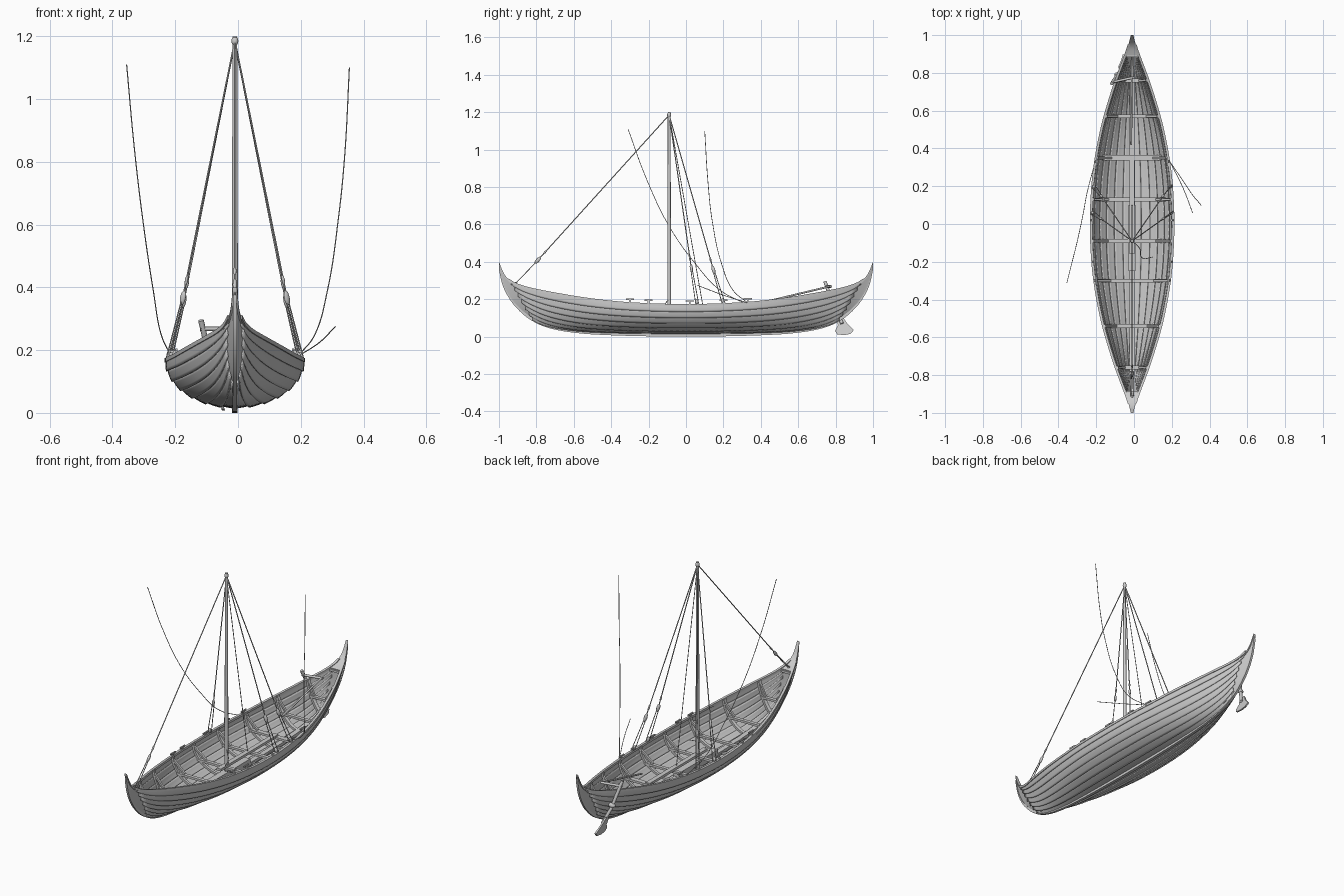
import bpy, bmesh, math
from mathutils import Vector, Matrix

if "Cube" in bpy.data.objects:
    bpy.data.objects.remove(bpy.data.objects["Cube"])

CX = -0.01      # hull centreline
STRAKES = 7


def curve_fn(pts):
    """Smooth interpolation through (y, value) points, symmetric in y."""
    def slope(i):
        if i == 0:
            return 0.0
        a, b = pts[i - 1], pts[min(i + 1, len(pts) - 1)]
        return (b[1] - a[1]) / (b[0] - a[0])

    def f(y):
        y = min(abs(y), 1.0)
        i = 0
        while i < len(pts) - 2 and y > pts[i + 1][0]:
            i += 1
        (x0, a), (x1, b) = pts[i], pts[i + 1]
        h = x1 - x0
        t = (y - x0) / h
        return ((2*t**3 - 3*t*t + 1) * a + (t**3 - 2*t*t + t) * h * slope(i)
                + (3*t*t - 2*t**3) * b + (t**3 - t*t) * h * slope(i + 1))
    return f


sheer = curve_fn([(0, .17), (.3, .18), (.5, .2), (.7, .232), (.85, .263), (.92, .288),
                  (.95, .308), (.975, .34), (1, .4)])
keel_z = curve_fn([(0, .022), (.4, .026), (.6, .036), (.75, .062), (.85, .11),
                   (.92, .175), (.96, .235), (.985, .295), (1, .365)])
width = curve_fn([(0, .217), (.2, .209), (.35, .191), (.5, .162), (.6, .136), (.75, .089),
                  (.85, .052), (.92, .026), (.97, .011), (1, .004)])


def section(y, v):
    e = abs(y) ** 3
    a = v * math.pi / 2
    x = width(y) * ((1 - e) * math.sin(a) + e * max(v, 0) ** 1.15)
    g = (1 - e) * (1 - math.cos(a)) + e * v
    return x, keel_z(y) + (sheer(y) - keel_z(y)) * g


def hull(y, v, side=1, off=0.0):
    """Point on the hull skin, pushed outward by off."""
    x, z = section(y, v)
    x0, z0 = section(y, max(v - .01, 0))
    x1, z1 = section(y, v + .01)
    n = Vector((z1 - z0, x0 - x1)).normalized()
    return Vector((CX + side * max(x + n.x * off, 0), y, z + n.y * off))


def make(name, verts, faces, smooth=False):
    me = bpy.data.meshes.new(name)
    me.from_pydata([tuple(v) for v in verts], [], faces)
    bm = bmesh.new()
    bm.from_mesh(me)
    bmesh.ops.recalc_face_normals(bm, faces=bm.faces)
    bm.to_mesh(me)
    bm.free()
    ob = bpy.data.objects.new(name, me)
    bpy.context.collection.objects.link(ob)
    if smooth:
        bpy.ops.object.select_all(action='DESELECT')
        ob.select_set(True)
        bpy.context.view_layer.objects.active = ob
        bpy.ops.object.shade_smooth_by_angle(angle=math.radians(35))
    return ob


def loft(name, rings, closed=True, smooth=True):
    n = len(rings[0])
    faces = []
    for i in range(len(rings) - 1):
        for j in range(n if closed else n - 1):
            k = (j + 1) % n
            faces.append((i*n + j, i*n + k, (i+1)*n + k, (i+1)*n + j))
    if closed:
        faces += [tuple(range(n)), tuple(range((len(rings)-1)*n, len(rings)*n))]
    return make(name, [p for r in rings for p in r], faces, smooth)


def bar(name, p, q, w, t):
    """Rectangular bar from p to q."""
    p, q = Vector(p), Vector(q)
    d = (q - p).normalized()
    s = d.cross(Vector((0, 0, 1))).normalized() * w / 2
    u = s.cross(d).normalized() * t / 2
    return loft(name, [[c + s + u, c - s + u, c - s - u, c + s - u] for c in (p, q)], smooth=False)


def rope(name, pts, r=.002, r_end=None, smooth=False, res=2):
    cu = bpy.data.curves.new(name, 'CURVE')
    cu.dimensions = '3D'
    cu.bevel_depth = r
    cu.bevel_resolution = res
    cu.use_fill_caps = True
    sp = cu.splines.new('BEZIER' if smooth else 'POLY')
    P = sp.bezier_points if smooth else sp.points
    P.add(len(pts) - 1)
    for b, p in zip(P, pts):
        b.co = p if smooth else (*p, 1)
        if smooth:
            b.handle_left_type = b.handle_right_type = 'AUTO'
    if r_end:
        P[len(pts) - 1].radius = r_end / r
    ob = bpy.data.objects.new(name, cu)
    bpy.context.collection.objects.link(ob)


def block(name, p, d, size=(.008, .008, .02)):
    """Rounded pulley block aligned to direction d."""
    bm = bmesh.new()
    rot = Vector(d).to_track_quat('Z', 'Y').to_matrix().to_4x4()
    bmesh.ops.create_uvsphere(bm, u_segments=12, v_segments=8, radius=1,
                              matrix=Matrix.Translation(p) @ rot @ Matrix.Diagonal((*size, 1)))
    me = bpy.data.meshes.new(name)
    bm.to_mesh(me)
    bm.free()
    me.shade_smooth()
    bpy.context.collection.objects.link(bpy.data.objects.new(name, me))


def ys(a, b, n):
    return [a + (b - a) * i / n for i in range(n + 1)]


# overlapping planks, ending in steps at the stems
for k in range(STRAKES):
    end = .82 + .115 * k / (STRAKES - 1)
    for side in (-1, 1):
        rings = []
        for y in ys(-end, end, 56):
            lap = .006 * min(1, width(y) / .06)
            rings.append([hull(y, max((k - .08 + 1.08 * s) / STRAKES, 0), side,
                               .0005 + lap * (1 - s)) for s in (0, .25, .5, .75, 1)])
        ob = loft(f"plank_{k}_{'left' if side < 0 else 'right'}", rings, closed=False)
        m = ob.modifiers.new("thickness", 'SOLIDIFY')
        m.thickness, m.offset = .005, 0

# smooth stem and stern pieces, keel, top caps
for sgn, nm in ((-1, "stem"), (1, "stern")):
    span = [sgn * (1 - .22 * (1 - i / 28) ** 1.6) for i in range(29)]
    vs = [i / 12 for i in range(13)]
    loft(nm + "_piece", [[hull(y, v, -1) for v in reversed(vs)] + [hull(y, v) for v in vs[1:]]
                         for y in span], closed=False)
    cap = [y for y in span if abs(y) > .89]
    loft(nm + "_cap", [[Vector((CX + sx * (width(y) + .003), y, sheer(y) + dz))
                        for sx, dz in ((-1, 0), (1, 0), (1, -.012), (-1, -.012))] for y in cap])

rings = []
for i in range(81):
    y = math.sin(math.pi / 2 * (i - 40) / 40)
    h = .022 - .016 * min(1, abs(y) * 1.1) ** 2
    t = .009 - .003 * abs(y)
    zb, zt = max(keel_z(y) - h, 0), keel_z(y) + .01
    rings.append([Vector((CX + a * t, y, z)) for a, z in ((-1, zb), (1, zb), (1, zt), (-1, zt))])
loft("keel", rings)

# gunwales
for side in (-1, 1):
    loft("gunwale", [[hull(y, 1, side) + Vector((dx, 0, dz)) for dx, dz in
                      ((-.007, .004), (.007, .004), (.007, -.009), (-.007, -.009))]
                     for y in ys(-.95, .95, 60)])

# ribs and crossbeams
for y in (-.76, -.54, -.3, -.09, .13, .35, .57, .76):
    rings = []
    for i in range(-14, 15):
        v, s = abs(i) / 14, (1 if i >= 0 else -1)
        rings.append([hull(y + dy, v, s, o) for dy, o in
                      ((-.008, -.002), (.008, -.002), (.008, -.013), (-.008, -.013))])
    loft("rib", rings)
    wide = .028 if abs(y - .35) < .01 else .02
    a, b = hull(y, .62, -1), hull(y, .62, 1)
    bar("crossbeam", a, b, wide, .012)
    for s in (-1, 1):      # knees rising from the beam to the rail
        p = hull(y, .62, s, -.004)
        bar("knee", p + Vector((-s * width(y) * .22, 0, .005)), hull(y, .93, s, -.008), .012, .01)

# small end breasthooks
for y in (-.9, .9):
    bar("breasthook", hull(y, .9, -1), hull(y, .9, 1), .03, .012)

# keelson, mast step and mast partner
loft("keelson", [[Vector((CX + a * .014, y, keel_z(y) + z)) for a, z in
                  ((-1, .005), (1, .005), (1, .022), (-1, .022))] for y in ys(-.78, .78, 30)])
bar("mast_step", (CX, -.25, .055), (CX, .1, .055), .036, .03)
bar("mast_partner", (CX, -.16, .102), (CX, .36, .102), .026, .014)

# mast
TOP = Vector((CX, -.09, 1.185))
rope("mast", [(CX, -.09, .04), (CX, -.09, 1.2)], .0105, .0075, res=4)
block("masthead", TOP, (0, 0, 1), (.011, .011, .015))


# stays with tackle: line, upper block, two falls, lower block
def stay(name, mid, foot, spread):
    mid, foot, spread = Vector(mid), Vector(foot), Vector(spread)
    d = (foot - mid).normalized()
    u = (mid - TOP).normalized()
    rope(name, [TOP, mid], .0028)
    block(name + "_upper_block", mid - u * .012, u, (.007, .01, .024))
    block(name + "_toggle", mid - u * .07, u, (.005, .005, .018))
    for s in (-1, 1):
        rope(name + "_fall", [mid + spread * s * .5, foot + spread * s], .0022)
    block(name + "_lower_block", foot - d * .012, d, (.007, .009, .015))


for s in (-1, 1):
    stay("shroud_fore", (CX + s * .168, .03, .355), (CX + s * .212, .06, .175), (.006, .008, 0))
    stay("shroud_aft", (CX + s * .165, .15, .345), (CX + s * .205, .2, .18), (.006, .008, 0))
stay("forestay", (CX, -.8, .4), (CX, -.925, .27), (.007, 0, 0))
rope("halyard", [TOP, (CX, .1, .11)], .002)

# loose sheets
rope("sheet_left", [(-.355, -.31, 1.11), (-.33, -.21, .84), (-.3, -.09, .59), (-.27, .05, .39),
                    (-.245, .18, .25), (-.205, .33, .17)], .0018, smooth=True)
rope("sheet_right", [(.355, .1, 1.1), (.34, .118, .82), (.32, .14, .62), (.285, .19, .39),
                     (.245, .25, .25), (.19, .33, .18)], .0018, smooth=True)
rope("sheet_tail", [(.31, .06, .275), (.26, .19, .225), (.19, .33, .18)], .0018, smooth=True)
rope("halyard_tail", [(CX, -.09, .2), (.03, -.13, .16), (.045, -.18, .125), (.1, -.175, .12)],
     .002, smooth=True)

# cleats on the rails
for s in (-1, 1):
    for y in (-.3, -.2, .02, .2, .33):
        p = hull(y, 1, s)
        bar("cleat_post", p, p + Vector((-s * .008, 0, .018)), .01, .01)
        bar("cleat_horn", p + Vector((-s * .008, -.022, .02)), p + Vector((-s * .008, .022, .02)),
            .007, .007)

# side rudder with tiller
rope("rudder_stock", [(-.118, .743, .295), (-.085, .795, .15), (-.055, .835, .07)], .009, res=3)
blade = [(.805, .1), (.835, .11), (.862, .07), (.897, .035), (.88, .015), (.845, .008),
         (.808, .012), (.797, .03), (.812, .06)]
loft("rudder_blade", [[Vector((-.047 - (z - .01) * .3 + dx, y, z)) for y, z in blade]
                      for dx in (-.005, .005)], smooth=False)
block("rudder_boss", (-.085, .79, .165), (1, 0, 0), (.014, .014, .02))
rope("tiller_crossbar", [(-.12, .75, .268), (-.005, .775, .268)], .007)
rope("tiller", [(-.012, .775, .27), (-.015, .42, .185)], .005)

# turn curve parts into meshes
bpy.ops.object.select_all(action='DESELECT')
for ob in [o for o in bpy.context.scene.objects if o.type == 'CURVE']:
    ob.select_set(True)
    bpy.context.view_layer.objects.active = ob
bpy.ops.object.convert(target='MESH')
for ob in bpy.context.selected_objects:
    ob.data.shade_smooth()
